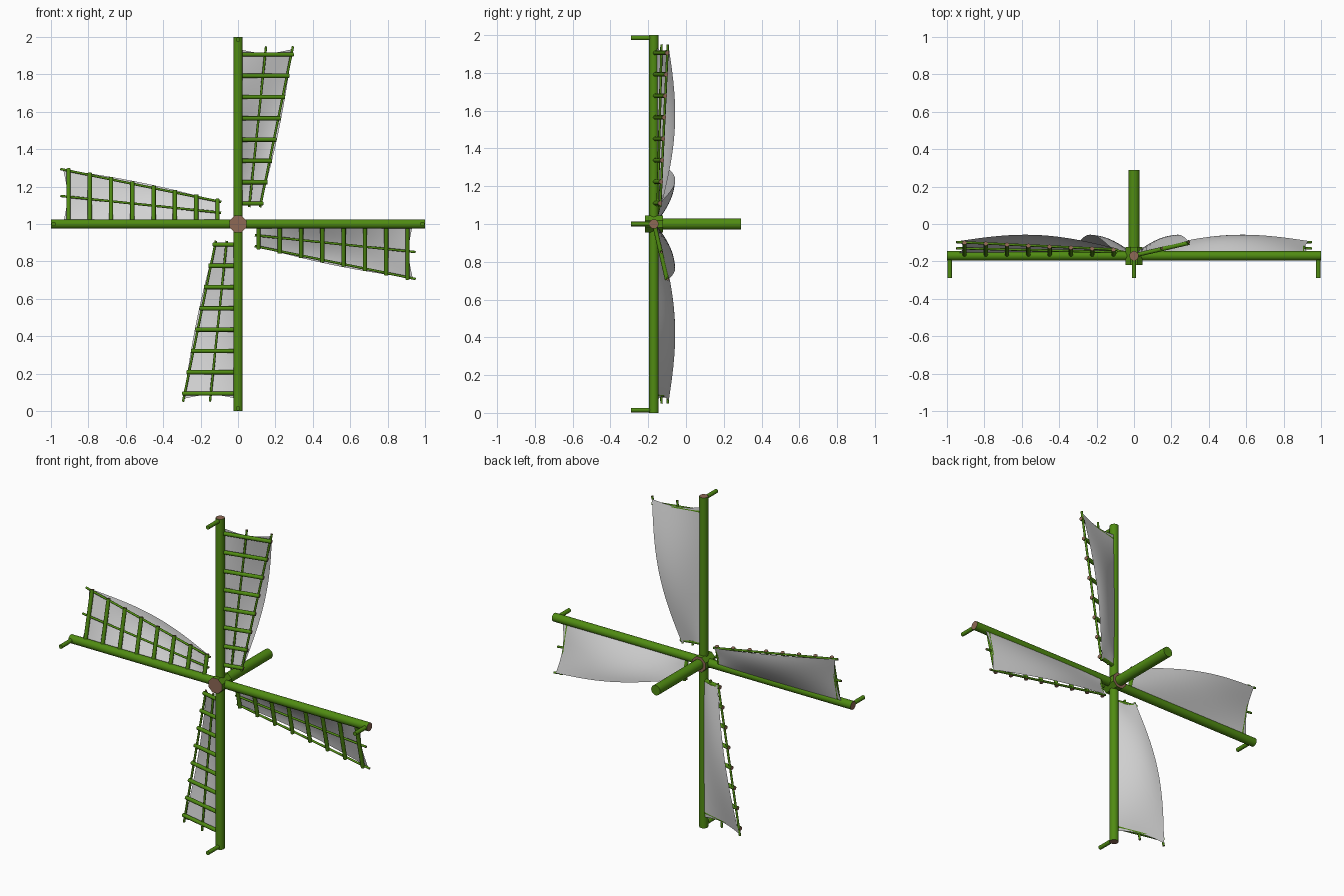
import bpy, bmesh, math
from mathutils import Vector, Matrix

if "Cube" in bpy.data.objects:
    bpy.data.objects.remove(bpy.data.objects["Cube"])


def material(name, rgb):
    m = bpy.data.materials.new(name)
    m.diffuse_color = (*rgb, 1)
    m.use_nodes = True
    m.node_tree.nodes["Principled BSDF"].inputs["Base Color"].default_value = m.diffuse_color
    return m


GREEN = material("green paint", (0.08, 0.26, 0.006))
WOOD = material("bare wood ends", (0.27, 0.14, 0.09))
CLOTH = material("sail cloth", (0.66, 0.66, 0.66))
HUB = Vector((0, 0, 1))


def add_rod(bm, a, b, radius, sides=14, caps=1, spin=0.0):
    """Rod from a to b; the end caps get material slot `caps`."""
    a, b = Vector(a), Vector(b)
    axis = b - a
    mat = (Matrix.Translation((a + b) / 2)
           @ axis.to_track_quat('Z', 'Y').to_matrix().to_4x4()
           @ Matrix.Rotation(spin, 4, 'Z'))
    verts = bmesh.ops.create_cone(bm, cap_ends=True, segments=sides, radius1=radius,
                                  radius2=radius, depth=axis.length, matrix=mat)['verts']
    for f in {f for v in verts for f in v.link_faces}:
        f.material_index = caps if len(f.verts) > 4 else 0


def finish(bm, name, mats, turn=0.0, angle=40):
    """Turn the part around the hub axis and make it an object."""
    bmesh.ops.transform(bm, matrix=Matrix.Translation(HUB) @ Matrix.Rotation(turn, 4, 'Y'),
                        verts=bm.verts)
    me = bpy.data.meshes.new(name)
    bm.to_mesh(me)
    bm.free()
    for m in mats:
        me.materials.append(m)
    ob = bpy.data.objects.new(name, me)
    bpy.context.collection.objects.link(ob)
    bpy.ops.object.select_all(action='DESELECT')
    ob.select_set(True)
    bpy.context.view_layer.objects.active = ob
    bpy.ops.object.shade_smooth_by_angle(angle=math.radians(angle))
    return ob


def edge(r):
    """Width of the lattice at distance r from the hub."""
    return 0.118 + 0.176 * (r - 0.09) / 0.86


def depth(x):
    """The lattice leans back away from the spar."""
    return -0.168 + 0.23 * x


# axle and hub
bm = bmesh.new()
add_rod(bm, (0, -0.15, 0), (0, 0.29, 0), 0.03, 20, caps=0)
finish(bm, "axle", [GREEN])
bm = bmesh.new()
add_rod(bm, (0, -0.218, 0), (0, -0.122, 0), 0.048, 8, spin=math.pi / 8)
finish(bm, "hub", [GREEN, WOOD], angle=30)

# two crossing spars
for name, turn in (("vertical_spar", 0), ("horizontal_spar", math.pi / 2)):
    bm = bmesh.new()
    add_rod(bm, (0, -0.17, -1), (0, -0.17, 1), 0.025, 20)
    finish(bm, name, [GREEN, WOOD], turn)

# four blades, each built pointing up and turned around the hub
for k in range(4):
    turn = k * math.pi / 2

    # peg at the spar tip
    bm = bmesh.new()
    add_rod(bm, (0, -0.17, 0.985), (0, -0.29, 0.985), 0.012, 12, caps=0)
    finish(bm, f"tip_peg_{k}", [GREEN], turn)

    # lattice: eight cross bars and two stringers
    bm = bmesh.new()
    for i in range(8):
        r = 0.11 + i * 0.1137
        x = edge(r) + 0.011
        add_rod(bm, (0, depth(0), r), (x, depth(x), r), 0.0115, 12)
    for part in (0.51, 1):
        x0, x1 = edge(0.09) * part, edge(0.95) * part
        add_rod(bm, (x0, depth(x0) + 0.004, 0.09), (x1, depth(x1) + 0.004, 0.95), 0.0065, 10)
    finish(bm, f"lattice_{k}", [GREEN, WOOD], turn)

    # billowing sail cloth behind the lattice
    bm = bmesh.new()
    NU, NV = 10, 24
    grid = []
    for j in range(NV + 1):
        v = j / NV
        row = []
        for i in range(NU + 1):
            u = i / NU
            r = 0.095 + 0.84 * v
            width = edge(r) + 0.016 * math.sin(math.pi * v)
            x = 0.005 + (width - 0.005) * u
            y = depth(x) + 0.01 + 0.052 * math.sin(math.pi * v) * math.sin(0.62 * math.pi * u)
            r += 0.022 * (0.5 - v) * 2 * math.sin(math.pi * u)   # hollow end hems
            row.append(bm.verts.new((x, y, r)))
        grid.append(row)
    for j in range(NV):
        for i in range(NU):
            bm.faces.new((grid[j][i], grid[j + 1][i], grid[j + 1][i + 1], grid[j][i + 1]))
    finish(bm, f"sail_{k}", [CLOTH], turn)
